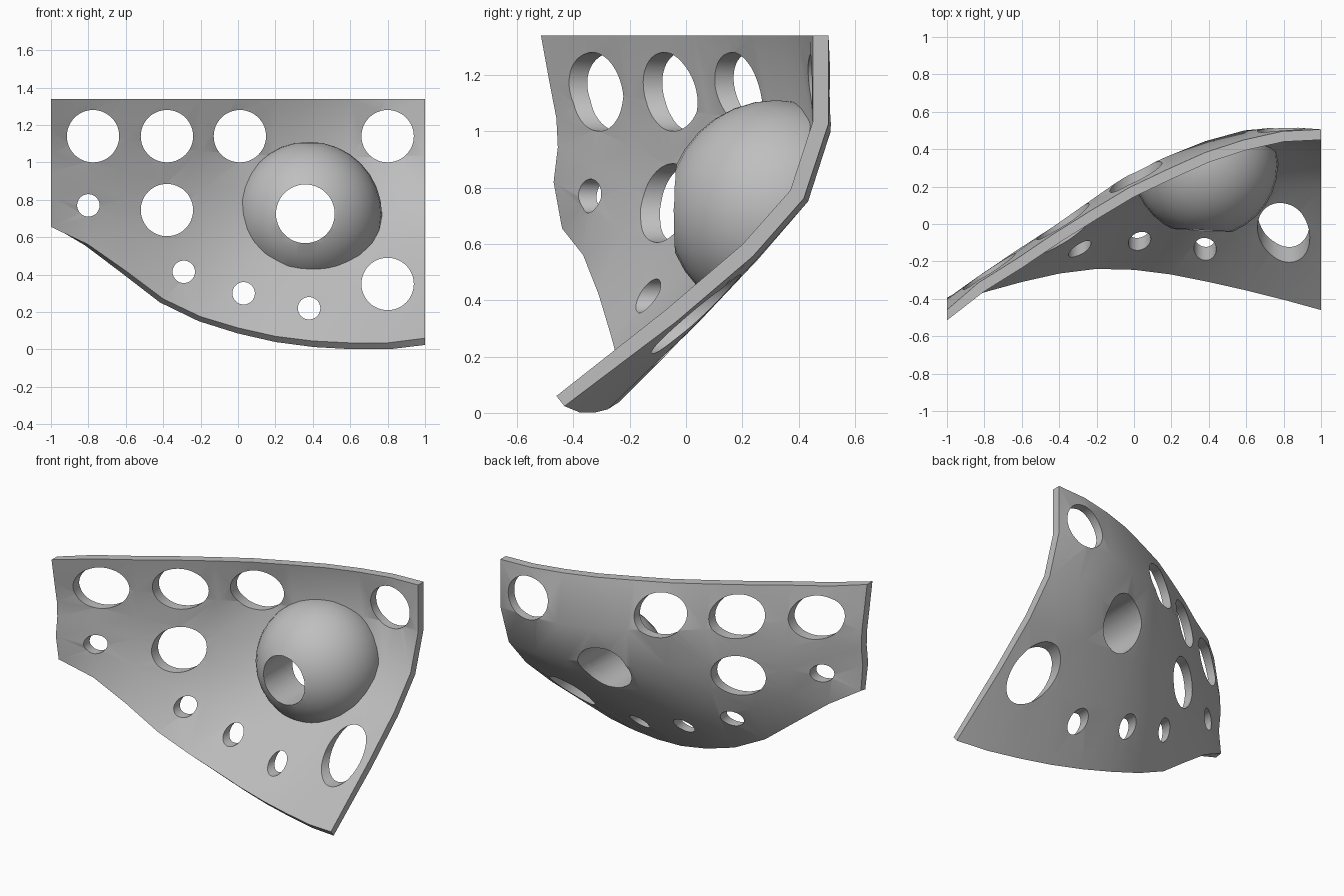
import bpy, bmesh, math
from mathutils import Vector

if "Cube" in bpy.data.objects:
    bpy.data.objects.remove(bpy.data.objects["Cube"])

TOP = 1.34
ROWS = (0, .24, .42, .57, .76, 1)
# per column: x, bottom z, then front-face y from bottom to top
COLUMNS = [
    (-1.0, .655, -.44, -.47, -.455, -.46, -.485, -.515),
    (-0.8, .56, -.365, -.345, -.335, -.325, -.325, -.36),
    (-0.6, .42, -.31, -.235, -.20, -.19, -.20, -.235),
    (-0.4, .27, -.265, -.14, -.08, -.06, -.06, -.10),
    (-0.2, .175, -.24, -.065, .02, .06, .08, .025),
    (0.0, .115, -.245, -.01, .11, .18, .22, .145),
    (0.2, .07, -.27, 0, .16, .265, .31, .24),
    (0.4, .045, -.31, 0, .20, .32, .39, .33),
    (0.6, .035, -.355, -.01, .215, .365, .445, .395),
    (0.8, .035, -.405, -.04, .21, .385, .465, .44),
    (1.0, .06, -.46, -.07, .20, .37, .45, .45),
]
# x, z, radius of the round openings
HOLES = [(-.775, 1.14, .14), (-.38, 1.14, .14), (.01, 1.14, .14), (.8, 1.14, .14),
         (-.38, .745, .14), (.8, .35, .14), (-.8, .77, .06), (-.29, .415, .06),
         (.03, .30, .06), (.38, .22, .06)]
DOME_HOLE = (.36, .725, .157)

grey = bpy.data.materials.new("grey")
grey.diffuse_color = (.52, .52, .52, 1)
grey.use_nodes = True
grey.node_tree.nodes["Principled BSDF"].inputs["Base Color"].default_value = grey.diffuse_color


def add_object(name, bm):
    bmesh.ops.recalc_face_normals(bm, faces=bm.faces)
    me = bpy.data.meshes.new(name)
    bm.to_mesh(me)
    bm.free()
    me.materials.append(grey)
    ob = bpy.data.objects.new(name, me)
    bpy.context.collection.objects.link(ob)
    return ob


def slab(name, front, back):
    """Closed solid between two grids of points."""
    bm = bmesh.new()
    nc, nr = len(front), len(front[0])
    f, b = [[[bm.verts.new(p) for p in col] for col in g] for g in (front, back)]
    for g in (f, b):
        for i in range(nc - 1):
            for j in range(nr - 1):
                bm.faces.new((g[i][j], g[i + 1][j], g[i + 1][j + 1], g[i][j + 1]))
    rim = [(i, 0) for i in range(nc)] + [(nc - 1, j) for j in range(1, nr)]
    rim += [(i, nr - 1) for i in range(nc - 2, -1, -1)] + [(0, j) for j in range(nr - 2, 0, -1)]
    for (i, j), (k, m) in zip(rim, rim[1:] + rim[:1]):
        bm.faces.new((f[i][j], f[k][m], b[k][m], b[i][j]))
    bmesh.ops.triangulate(bm, faces=bm.faces)
    return add_object(name, bm)


def hole_cutter(x, z, r):
    """Round cutter running front to back."""
    bpy.ops.mesh.primitive_cylinder_add(vertices=48, radius=r, depth=4, location=(x, 0, z),
                                        rotation=(math.pi / 2, 0, 0))
    ob = bpy.context.object
    ob.name = "hole_cutter"
    return ob


def cut(target, cutter):
    bpy.context.view_layer.objects.active = target
    mod = target.modifiers.new("cut", 'BOOLEAN')
    mod.operation, mod.solver, mod.object = 'DIFFERENCE', 'EXACT', cutter
    bpy.ops.object.modifier_apply(modifier=mod.name)


def smooth(ob, degrees):
    bpy.ops.object.select_all(action='DESELECT')
    ob.select_set(True)
    bpy.context.view_layer.objects.active = ob
    bpy.ops.object.shade_smooth_by_angle(angle=math.radians(degrees))


# Front surface and its backward offset, kept flush at the straight top and sides
front = [[Vector((c[0], y, c[1] + (TOP - c[1]) * t)) for t, y in zip(ROWS, c[2:])]
         for c in COLUMNS]
nc, nr = len(front), len(ROWS)
back = []
for i in range(nc):
    col = []
    for j in range(nr):
        dx = front[min(i + 1, nc - 1)][j] - front[max(i - 1, 0)][j]
        dz = front[i][min(j + 1, nr - 1)] - front[i][max(j - 1, 0)]
        n = dz.cross(dx)
        if i in (0, nc - 1):
            n.x = 0
        if j == nr - 1:
            n.z = 0
        n.normalize()
        if n.y < 0:
            n = -n
        p = front[i][j] + n * (.046 if j == 0 else .056)
        p.z = max(p.z, 0)
        col.append(p)
    back.append(col)

# Curved panel
panel = slab("curved_panel", front, back)

# Dome, trimmed where it sinks into the panel
bpy.ops.mesh.primitive_uv_sphere_add(segments=32, ring_count=16, radius=.39,
                                     location=(.38, .32, .72))
dome = bpy.context.object
dome.name = "dome"
dome.data.materials.append(grey)
trim = slab("dome_trim_cutter",
            [[p.lerp(q, .5) for p, q in zip(a, b)] for a, b in zip(front, back)],
            [[Vector((p.x, 2, p.z)) for p in a] for a in front])
cut(dome, trim)

# Round openings through the panel, and one through dome and panel
cutters = [hole_cutter(*h) for h in HOLES]
for c in cutters:
    cut(panel, c)
bore = hole_cutter(*DOME_HOLE)
cut(panel, bore)
cut(dome, bore)
for c in cutters + [bore, trim]:
    bpy.data.objects.remove(c)

smooth(panel, 25)
smooth(dome, 30)
